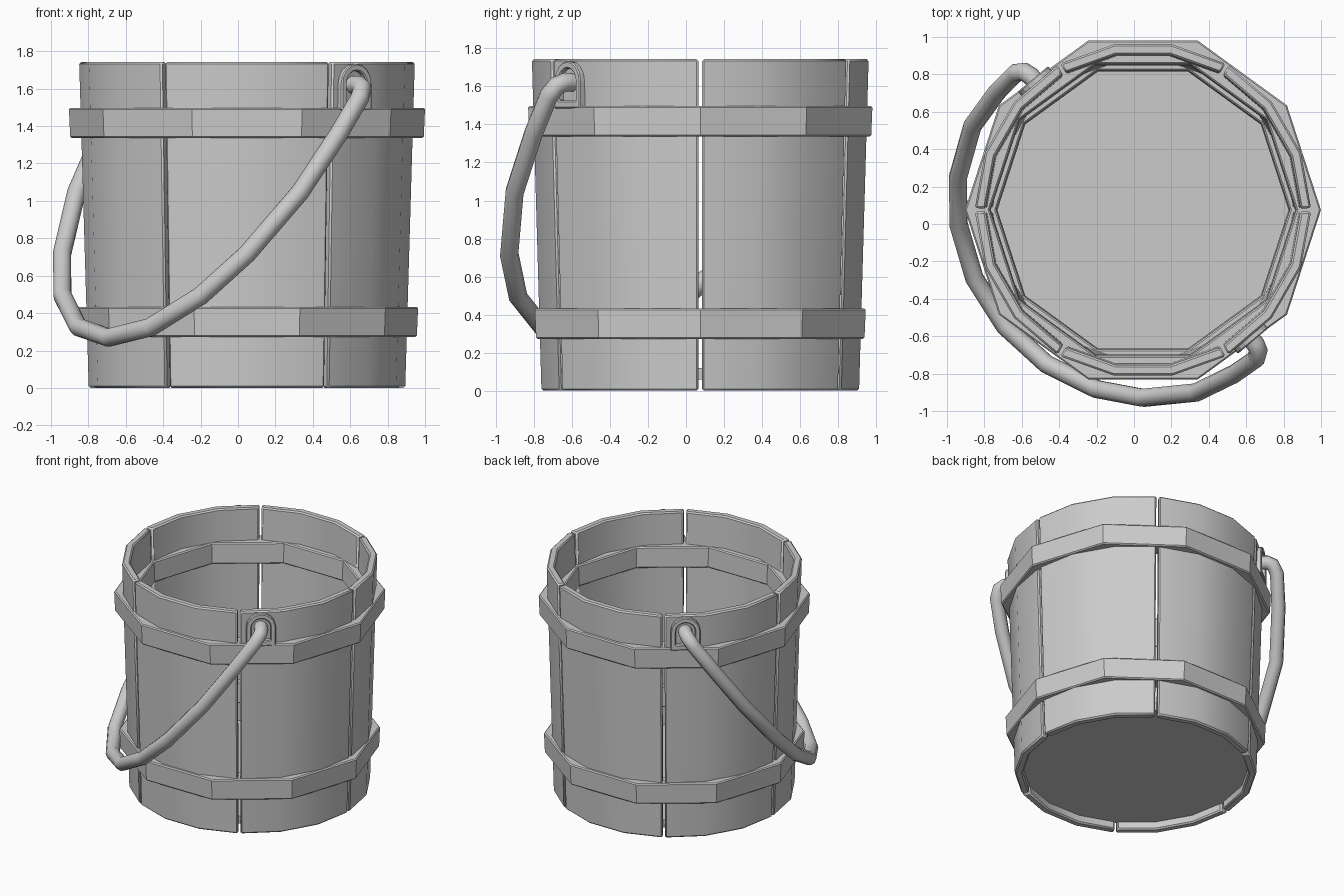
import bpy, bmesh
from math import cos, sin, pi, radians
from mathutils import Vector

if "Cube" in bpy.data.objects:
    bpy.data.objects.remove(bpy.data.objects["Cube"])

CX, CY = 0.048, 0.075   # bucket axis


def finish(name, bm, bevel=0.0):
    bmesh.ops.recalc_face_normals(bm, faces=bm.faces[:])
    me = bpy.data.meshes.new(name)
    bm.to_mesh(me)
    bm.free()
    ob = bpy.data.objects.new(name, me)
    bpy.context.collection.objects.link(ob)
    if bevel:
        m = ob.modifiers.new("bevel", 'BEVEL')
        m.width = bevel
        m.segments = 1
        m.limit_method = 'ANGLE'
        m.angle_limit = radians(40)
    return ob


def sweep(name, degrees, profile, closed, bevel):
    """Sweep an (r, z) profile around the bucket axis through the given angles."""
    bm = bmesh.new()
    rows = [[bm.verts.new((CX + r * cos(radians(a)), CY + r * sin(radians(a)), z))
             for r, z in profile] for a in degrees]
    n = len(profile)
    pairs = list(zip(rows, rows[1:])) + ([(rows[-1], rows[0])] if closed else [])
    for p, q in pairs:
        for i in range(n):
            j = (i + 1) % n
            bm.faces.new((p[i], p[j], q[j], q[i]))
    if not closed:
        bm.faces.new(rows[0])
        bm.faces.new(rows[-1])
    return finish(name, bm, bevel)


def smooth(ob):
    bpy.ops.object.select_all(action='DESELECT')
    ob.select_set(True)
    bpy.context.view_layer.objects.active = ob
    bpy.ops.object.shade_smooth_by_angle(angle=radians(30))


# Six curved staves with narrow gaps
for k in range(6):
    a = 60 * k
    angles = [a + 0.6, a + 20, a + 40, a + 59.4]
    smooth(sweep(f"stave_{k + 1}", angles,
                 [(0.848, 0), (0.899, 1.743), (0.842, 1.743), (0.791, 0)], False, 0.01))

# Ten-sided hoops, passing through the staves
deca = [36 * i for i in range(10)]
sweep("upper_hoop", deca, [(0.945, 1.337), (0.952, 1.497), (0.82, 1.497), (0.813, 1.337)], True, 0.008)
sweep("lower_hoop", deca, [(0.908, 0.273), (0.915, 0.433), (0.785, 0.433), (0.778, 0.273)], True, 0.008)

# Floor board, recessed from the lower rim
bm = bmesh.new()
low, high = [[bm.verts.new((CX + 0.805 * cos(i * pi / 9), CY + 0.805 * sin(i * pi / 9), z))
              for i in range(18)] for z in (0.06, 0.12)]
bm.faces.new(low)
bm.faces.new(high)
for i in range(18):
    j = (i + 1) % 18
    bm.faces.new((low[i], low[j], high[j], high[i]))
finish("floor", bm)

# Handle frame: u runs from ear to ear, v is the way the handle hangs
U = Vector((cos(radians(-50)), sin(radians(-50)), 0))
V = Vector((cos(radians(220)), sin(radians(220)), 0))


def place(u, v, z):
    return Vector((CX, CY, z)) + U * u + V * v


def arch(r, base, zc=1.628):
    pts = [(-r, base)]
    pts += [(-r * cos(pi * i / 8), zc + r * sin(pi * i / 8)) for i in range(9)]
    return pts + [(r, base)]


# Arched ears
for name, s in (("right_ear", 1), ("left_ear", -1)):
    bm = bmesh.new()
    loops = []
    for r, base, u in ((0.105, 1.485, 0.86), (0.105, 1.485, 0.915),
                       (0.068, 1.525, 0.915), (0.068, 1.525, 0.86)):
        loops.append([bm.verts.new(place(s * u, v, z)) for v, z in arch(r, base)])
    n = len(loops[0])
    for a in range(4):
        p, q = loops[a], loops[(a + 1) % 4]
        for i in range(n):
            j = (i + 1) % n
            bm.faces.new((p[i], p[j], q[j], q[i]))
    finish(name, bm, 0.006)

# Round bail handle, hanging down on one side
half = [(0.85, 0.0), (0.935, 0.0), (0.975, 0.012), (0.998, 0.05), (0.985, 0.19),
        (0.93, 0.41), (0.77, 0.645), (0.575, 0.805), (0.30, 0.925)]
path = half + [(0.0, 0.965)] + [(-u, v) for u, v in reversed(half)]
cu = bpy.data.curves.new("bail_handle", 'CURVE')
cu.dimensions = '3D'
cu.bevel_depth = 0.05
cu.bevel_resolution = 3
cu.use_fill_caps = True
sp = cu.splines.new('POLY')
sp.points.add(len(path) - 1)
for p, (u, v) in zip(sp.points, path):
    p.co = (*place(u, v, 1.62 - 1.4 * v), 1)
sp.use_smooth = True
bpy.context.collection.objects.link(bpy.data.objects.new("bail_handle", cu))
